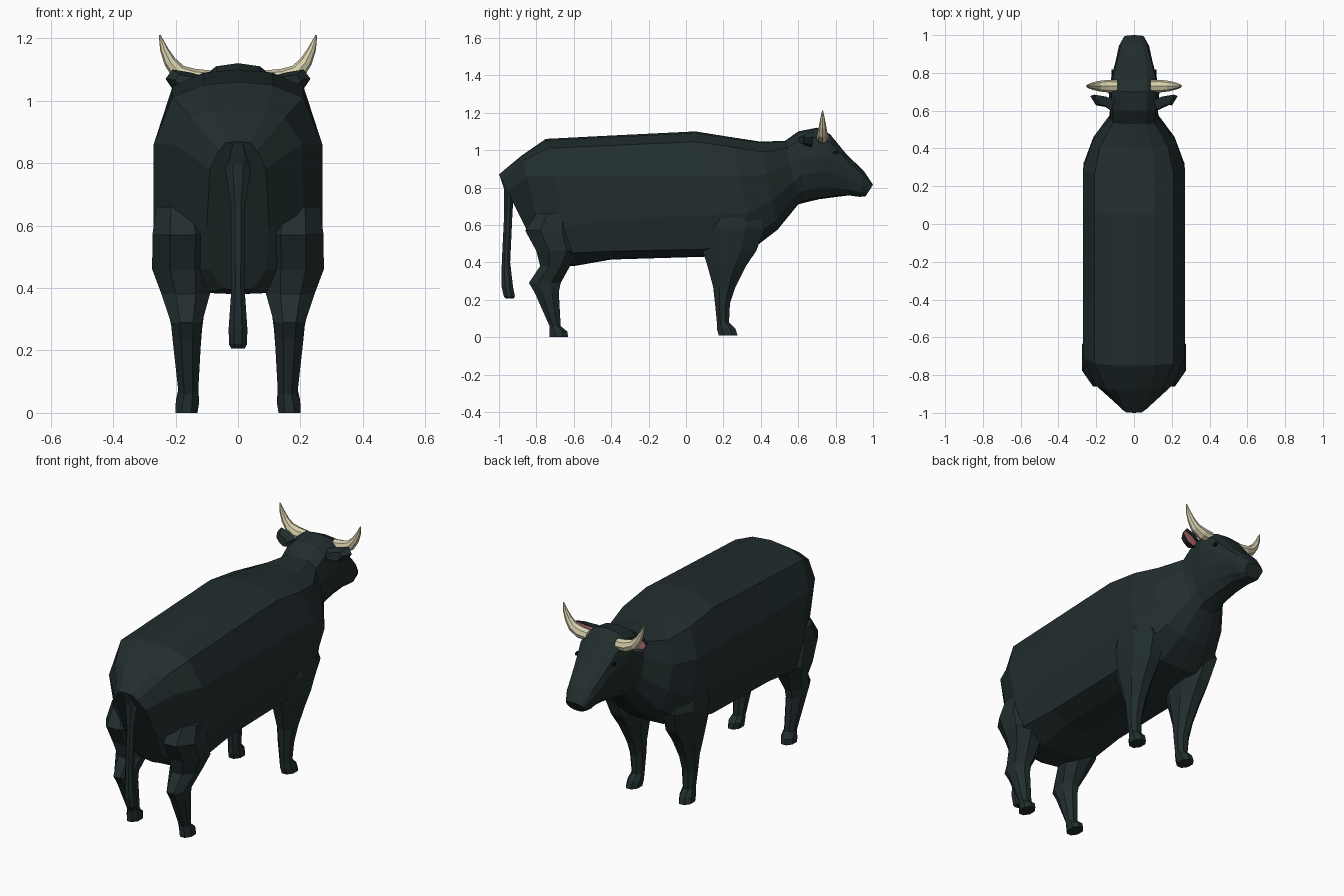
import bpy, bmesh, math
from mathutils import Vector


def material(name, rgb):
    m = bpy.data.materials.new(name)
    m.diffuse_color = (*rgb, 1)
    return m


HIDE = material("black hide", (0.016, 0.027, 0.028))
HORN = material("horn ivory", (0.68, 0.63, 0.42))
PINK = material("inner ear pink", (0.6, 0.2, 0.21))
EYE = material("eye black", (0.004, 0.004, 0.004))


def finish(name, bm, mats):
    bmesh.ops.recalc_face_normals(bm, faces=bm.faces)
    me = bpy.data.meshes.new(name)
    bm.to_mesh(me)
    bm.free()
    for m in mats:
        me.materials.append(m)
    ob = bpy.data.objects.new(name, me)
    bpy.context.collection.objects.link(ob)
    return ob


def loft(name, rings, mat, caps=True):
    """Skin closed rings of equal point count."""
    bm = bmesh.new()
    vs = [[bm.verts.new(p) for p in r] for r in rings]
    n = len(rings[0])
    for a, b in zip(vs, vs[1:]):
        for i in range(n):
            j = (i + 1) % n
            bm.faces.new((a[i], a[j], b[j], b[i]))
    if caps:
        for r in (vs[0], vs[-1]):
            bmesh.ops.triangulate(bm, faces=[bm.faces.new(r)])
    return finish(name, bm, [mat])


def half_ring(y_top, y_bot, xs, zs):
    """Symmetric ring from a half profile; y leans from top to bottom."""
    xs = [0, *xs, 0]
    pts = [(x, y_top + (y_bot - y_top) * (zs[0] - z) / (zs[0] - zs[-1]), z)
           for x, z in zip(xs, zs)]
    return pts + [(-x, y, z) for x, y, z in pts[-2:0:-1]]


def limb_ring(z, y0, y1, x0, x1, dz=0):
    """Eight-sided ring fitted to bounds, optionally tilted along y."""
    k = 1 / math.cos(math.pi / 8)
    out = []
    for i in range(8):
        a = math.pi / 8 + i * math.pi / 4
        c, s = math.cos(a) * k, math.sin(a) * k
        out.append(((x0 + x1) / 2 + c * (x1 - x0) / 2,
                    (y0 + y1) / 2 + s * (y1 - y0) / 2, z + s * dz))
    return out


def mirrored(rings):
    return [[(-x, y, z) for x, y, z in r] for r in rings]


# Neck ring is shared by the body and the head
neck = half_ring(.53, .60, (.06, .11, .128, .13, .10, .05),
                 (1.05, 1.045, 1.01, .93, .83, .76, .715, .71))

# Body from rump to neck
loft("body", [
    half_ring(-1.0, -.76, (.04, .06, .09, .10, .09, .05),
              (.87, .865, .84, .78, .59, .46, .40, .39)),
    half_ring(-.88, -.73, (.09, .15, .205, .21, .20, .10),
              (.97, .965, .945, .86, .59, .45, .385, .38)),
    half_ring(-.75, -.60, (.11, .21, .27, .27, .25, .12),
              (1.06, 1.05, 1.01, .86, .59, .45, .385, .38)),
    half_ring(-.40, -.40, (.11, .21, .27, .27, .23, .12),
              (1.078, 1.07, 1.025, .86, .63, .46, .42, .415)),
    half_ring(.05, .10, (.11, .21, .27, .27, .23, .12),
              (1.10, 1.09, 1.045, .86, .65, .47, .435, .43)),
    half_ring(.25, .36, (.11, .21, .27, .265, .23, .11),
              (1.068, 1.06, 1.015, .86, .66, .53, .48, .475)),
    half_ring(.40, .49, (.10, .18, .222, .215, .17, .08),
              (1.045, 1.04, .99, .87, .73, .62, .58, .575)),
    neck], HIDE)

# Head from neck to muzzle
loft("head", [
    neck,
    half_ring(.60, .63, (.07, .115, .127, .122, .09, .05),
              (1.10, 1.092, 1.05, .95, .87, .78, .73, .718)),
    half_ring(.70, .71, (.07, .12, .135, .125, .09, .045),
              (1.12, 1.11, 1.07, .97, .88, .80, .745, .737)),
    half_ring(.77, .79, (.07, .113, .12, .11, .08, .04),
              (1.085, 1.078, 1.04, .96, .88, .80, .755, .748)),
    half_ring(.86, .87, (.06, .09, .097, .092, .07, .04),
              (.975, .97, .945, .90, .85, .79, .762, .758)),
    half_ring(.95, .93, (.045, .07, .08, .078, .065, .035),
              (.89, .885, .865, .84, .81, .775, .753, .75)),
    half_ring(1.0, .96, (.035, .05, .055, .052, .045, .025),
              (.815, .812, .806, .797, .785, .768, .756, .753))], HIDE)

# Legs: z, rear y, front y, inner x, outer x, tilt
hind = [limb_ring(*r) for r in (
    (.66, -.80, -.60, .10, .262), (.57, -.86, -.58, .08, .274),
    (.46, -.80, -.57, .08, .275), (.38, -.78, -.62, .09, .245),
    (.29, -.84, -.67, .115, .215), (.24, -.81, -.68, .118, .21),
    (.06, -.73, -.67, .128, .19), (.03, -.73, -.635, .125, .20),
    (0, -.73, -.63, .13, .20))]
fore = [limb_ring(*r) for r in (
    (.72, .12, .36, .12, .255), (.58, .08, .42, .10, .268),
    (.46, .09, .375, .09, .25), (.38, .115, .32, .10, .235),
    (.27, .145, .265, .115, .212), (.18, .155, .235, .122, .20),
    (.08, .165, .23, .128, .19), (.045, .165, .265, .125, .198),
    (.01, .175, .275, .128, .20))]
for part, rings in (("hind_leg", hind), ("front_leg", fore)):
    loft(part + "_right", rings, HIDE)
    loft(part + "_left", mirrored(rings), HIDE)

# Tail with a thicker tuft
loft("tail", [limb_ring(z, y0, y1, -w, w) for z, y0, y1, w in (
    (.86, -.995, -.93, .04), (.79, -.972, -.92, .042), (.66, -.972, -.928, .022),
    (.40, -.985, -.94, .021), (.27, -.986, -.925, .03),
    (.22, -.975, -.915, .029), (.207, -.965, -.92, .022))], HIDE)


# Horns: tapered rings swept along an upward curve
def horn_rings():
    path = [(.09, 1.065, .032), (.145, 1.07, .033), (.19, 1.09, .027),
            (.218, 1.125, .02), (.237, 1.165, .013), (.251, 1.21, .003)]
    rings = []
    for i, (x, z, r) in enumerate(path):
        a, b = path[max(i - 1, 0)], path[min(i + 1, len(path) - 1)]
        t = Vector((b[0] - a[0], 0, b[1] - a[1])).normalized()
        side = Vector((-t.z, 0, t.x))
        c = Vector((x, .73, z))
        rings.append([tuple(c + side * (r * math.cos(k * math.pi / 4))
                            + Vector((0, r * math.sin(k * math.pi / 4), 0)))
                      for k in range(8)])
    return rings


horn = horn_rings()
loft("horn_right", horn, HORN)
loft("horn_left", mirrored(horn), HORN)


# Ears: leaf-shaped cup with a pink inset on the forward face
def ear(name, s):
    outline = [(.10, .655, 1.075), (.15, .675, 1.09), (.21, .685, 1.10),
               (.232, .678, 1.07), (.205, .68, 1.03), (.15, .67, 1.015),
               (.10, .65, 1.04)]
    bm = bmesh.new()
    rim = [bm.verts.new((s * x, y, z)) for x, y, z in outline]
    back = [bm.verts.new((s * (.155 + (x - .155) * .6), y - .05,
                          1.06 + (z - 1.06) * .6)) for x, y, z in outline]
    front = bm.faces.new(rim)
    bm.faces.new(back)
    for i in range(7):
        j = (i + 1) % 7
        bm.faces.new((rim[i], rim[j], back[j], back[i]))
    bmesh.ops.recalc_face_normals(bm, faces=bm.faces)
    bmesh.ops.inset_region(bm, faces=[front], thickness=.012, depth=-.012)
    front.material_index = 1
    finish(name, bm, [HIDE, PINK])


# Eyes: thin diamond plates on the cheeks
def eye(name, s):
    rings = [[(s * (x + d), .80 + .018 * math.cos(k * math.pi / 3),
               .985 + .011 * math.sin(k * math.pi / 3)) for k in range(6)]
             for x, d in ((.110, 0), (.110, .0085))]
    loft(name, rings, EYE)


for side, s in (("right", 1), ("left", -1)):
    ear("ear_" + side, s)
    eye("eye_" + side, s)
